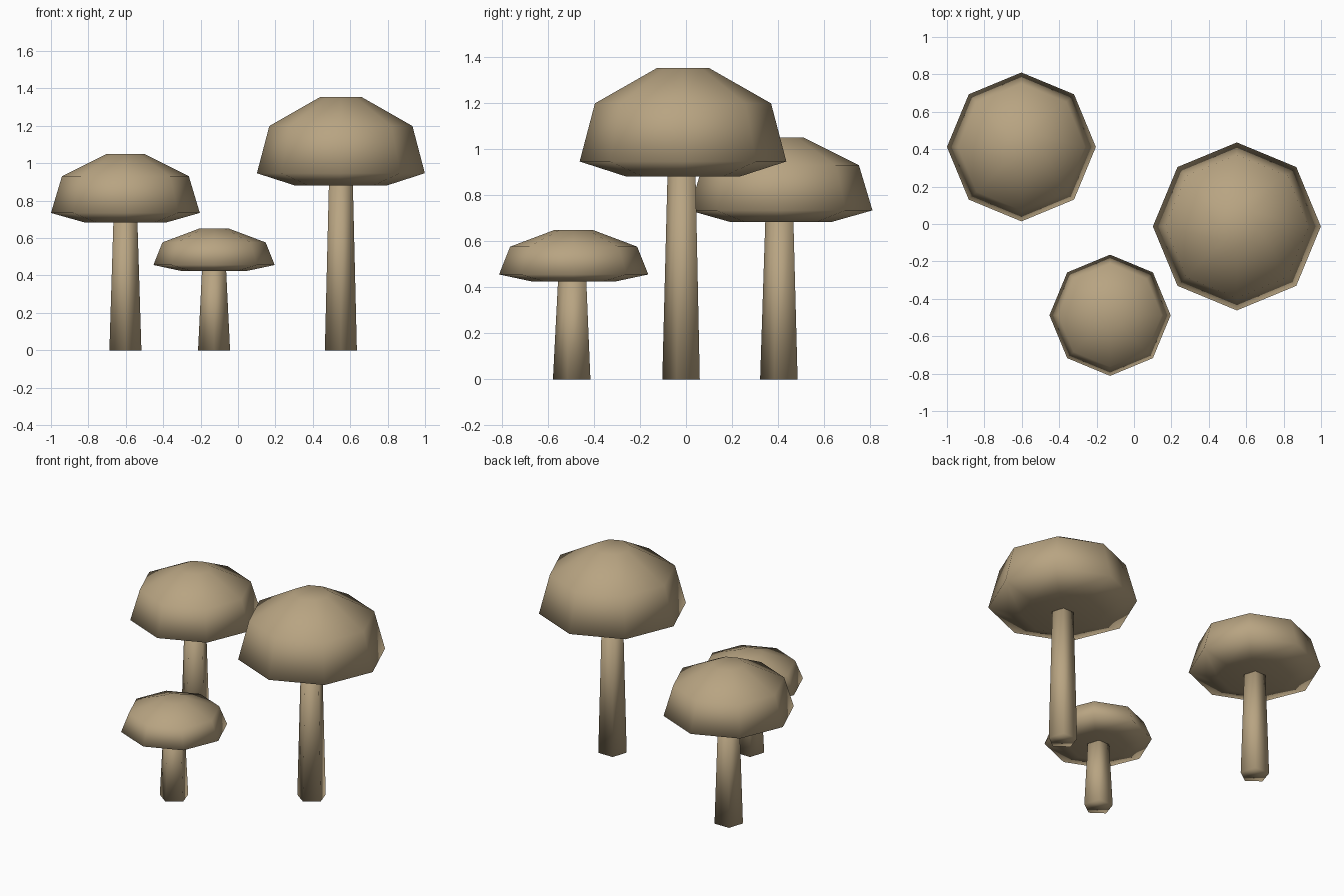
import bpy
import bmesh
from math import cos, sin, pi, radians

cube = bpy.data.objects.get("Cube")
if cube:
    bpy.data.objects.remove(cube, do_unlink=True)

# Single warm tan colour for every part
TAN = (0.479, 0.371, 0.223, 1.0)
tan = bpy.data.materials.new("tan")
tan.use_nodes = True
tan.diffuse_color = TAN
tan.node_tree.nodes["Principled BSDF"].inputs["Base Color"].default_value = TAN


def lathe(name, profile, sides, start, x, y):
    """Closed, smooth-shaded solid from a (radius, height) profile, bottom to top."""
    bm = bmesh.new()
    rings = []
    for r, z in profile:
        angles = [start + 2 * pi * i / sides for i in range(sides)]
        rings.append([bm.verts.new((r * cos(a), r * sin(a), z)) for a in angles])
    for low, high in zip(rings, rings[1:]):
        for i in range(sides):
            j = (i + 1) % sides
            bm.faces.new((low[i], low[j], high[j], high[i]))
    bm.faces.new(rings[0][::-1])
    bm.faces.new(rings[-1])
    for face in bm.faces:
        face.smooth = True
    mesh = bpy.data.meshes.new(name)
    bm.to_mesh(mesh)
    bm.free()
    mesh.materials.append(tan)
    obj = bpy.data.objects.new(name, mesh)
    obj.location = (x, y, 0)
    bpy.context.collection.objects.link(obj)
    return obj


def mushroom(name, x, y, radius, bottom, top):
    # Five-sided tapered stem, just entering the cap
    lathe(name + "_stem", [(0.09, 0), (0.067, bottom + 0.02)],
          5, radians(-90), x, y)
    # Eight-sided cap: underside, rim, shoulder, flat crown
    height = top - bottom
    shape = [(0.555, 0), (1, 0.137), (0.852, 0.673), (0.25, 1)]
    lathe(name + "_cap", [(radius * r, bottom + height * h) for r, h in shape],
          8, 0, x, y)


mushroom("large_mushroom", 0.55, -0.013, 0.449, 0.882, 1.353)
mushroom("medium_mushroom", -0.602, 0.412, 0.398, 0.684, 1.05)
mushroom("small_mushroom", -0.128, -0.488, 0.324, 0.425, 0.65)
